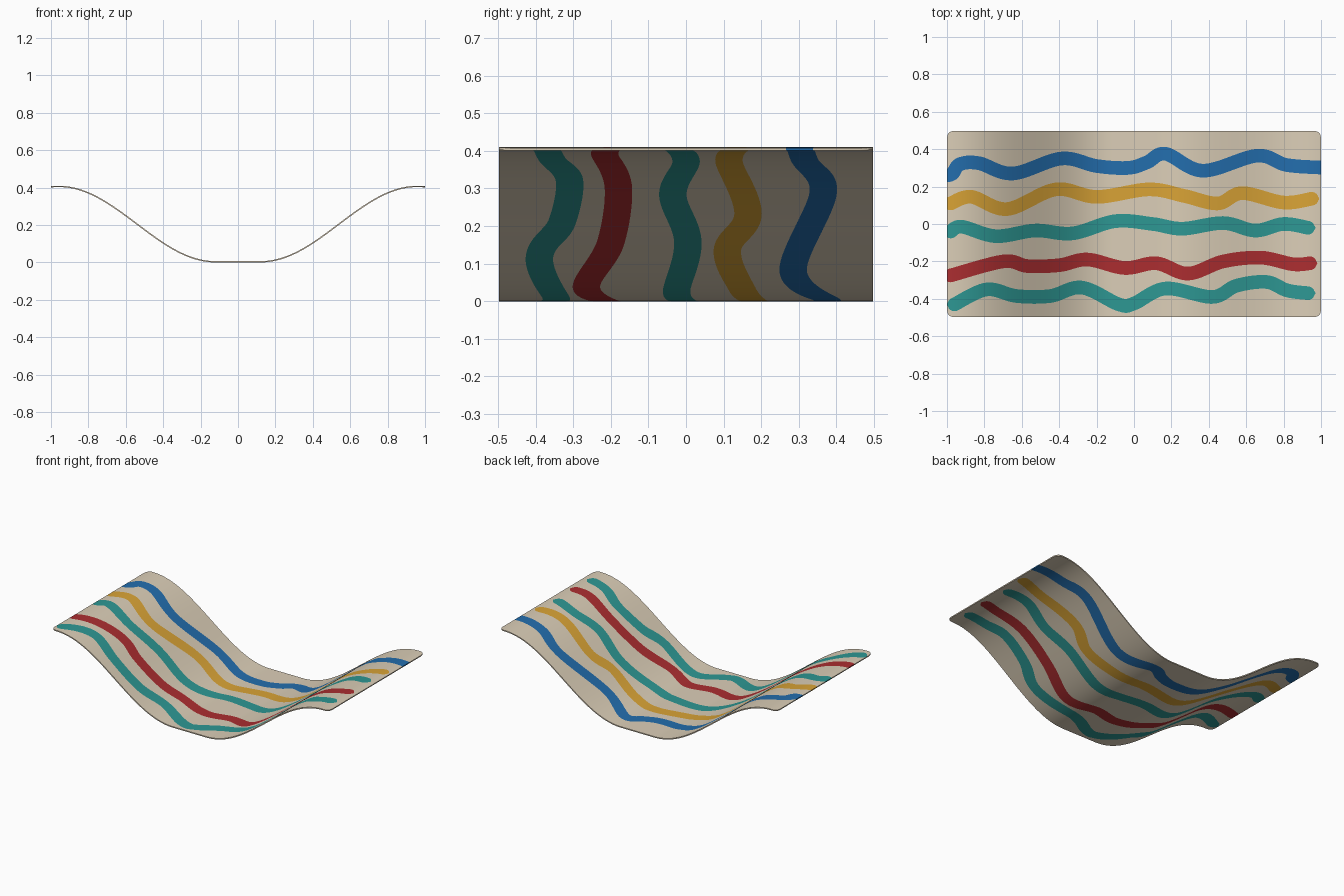
import bpy, bmesh
from math import sqrt, cos, pi
from mathutils import Vector

cube = bpy.data.objects.get("Cube")
if cube:
    bpy.data.objects.remove(cube, do_unlink=True)

COLUMNS = 400
HALF_WIDTH = 0.497
CORNER = 0.035
BRUSH = 0.0365
THICK = 0.007

COLOURS = {
    "cream": (0.716, 0.623, 0.479),
    "teal": (0.027, 0.314, 0.296),
    "red": (0.413, 0.027, 0.030),
    "yellow": (0.701, 0.371, 0.037),
    "blue": (0.017, 0.156, 0.423),
}
NAMES = list(COLOURS)

# Wavy painted stripes, front to back: colour and centre line (x, y)
STRIPES = [
    ("teal", [(-.96, -.43), (-.79, -.35), (-.63, -.385), (-.45, -.385), (-.28, -.34), (-.08, -.43),
              (.0, -.425), (.17, -.345), (.42, -.39), (.55, -.33), (.71, -.31), (.82, -.355), (.93, -.37)]),
    ("red", [(-.98, -.275), (-.7, -.2), (-.57, -.225), (-.4, -.22), (-.25, -.19), (-.05, -.235),
             (.12, -.21), (.29, -.265), (.48, -.2), (.68, -.18), (.85, -.215), (.94, -.21)]),
    ("teal", [(-.98, -.04), (-.92, -.015), (-.74, -.065), (-.53, -.035), (-.33, -.05), (-.1, .015),
              (.1, 0), (.26, -.025), (.48, .005), (.65, -.035), (.8, 0), (.93, -.02)]),
    ("yellow", [(-.98, .11), (-.87, .145), (-.68, .08), (-.42, .185), (-.2, .145), (.08, .185),
                (.27, .15), (.45, .11), (.58, .165), (.8, .115), (.95, .135)]),
    ("blue", [(-1, .26), (-.97, .27), (-.93, .32), (-.83, .325), (-.65, .27), (-.39, .35), (-.2, .31),
              (-.03, .3), (.07, .33), (.17, .375), (.37, .285), (.66, .365), (.82, .315), (1.04, .3)]),
]


def make_material(name, rgb):
    mat = bpy.data.materials.new(name)
    mat.use_nodes = True
    mat.diffuse_color = (*rgb, 1)
    mat.node_tree.nodes["Principled BSDF"].inputs["Base Color"].default_value = (*rgb, 1)
    return mat


def smooth_path(points, steps=30):
    """Smooth curve through the points."""
    p = [Vector(q) for q in points]
    p = [p[0]] + p + [p[-1]]
    path = []
    for a, b, c, d in zip(p, p[1:], p[2:], p[3:]):
        for i in range(steps + 1):
            t = i / steps
            path.append(b + (c - a) * t / 2 + (a * 2 - b * 5 + c * 4 - d) * t * t / 2
                        + (b * 3 - a - c * 3 + d) * t ** 3 / 2)
    return path


def stroke_edges(path, x):
    """Lower and upper edge of a round brush stroke at x, and whether it reaches x."""
    near = [(q.y, sqrt(BRUSH ** 2 - (q.x - x) ** 2)) for q in path if abs(q.x - x) < BRUSH]
    if near:
        return min(y - h for y, h in near), max(y + h for y, h in near), True
    y = path[0].y if x < path[0].x else path[-1].y
    return y - THICK / 4, y + THICK / 4, False


def height(x):
    """Flat middle with an eased rise to both ends."""
    u = max(0, abs(x) - 0.12) / 0.84
    return THICK / 2 + 0.2015 * (1 - cos(pi * u))


def edge_y(x):
    """Half width of the sheet, with rounded corners."""
    over = max(0, abs(x) - (1 - CORNER))
    return HALF_WIDTH - CORNER + sqrt(max(0, CORNER ** 2 - over ** 2))


# Sheet: columns of points that follow the edges of every stripe
paths = [smooth_path(points) for _, points in STRIPES]
bm = bmesh.new()
columns, painted = [], []
for i in range(COLUMNS + 1):
    x = 2 * i / COLUMNS - 1
    ys, flags = [-edge_y(x)], []
    for path in paths:
        low, high, inside = stroke_edges(path, x)
        ys += [low, high]
        flags.append(inside)
    ys.append(edge_y(x))
    columns.append([bm.verts.new((x, y, height(x))) for y in ys])
    painted.append(flags)

# Every second strip of faces is a stripe
for i in range(COLUMNS):
    left, right = columns[i], columns[i + 1]
    for j in range(len(left) - 1):
        face = bm.faces.new((left[j], right[j], right[j + 1], left[j + 1]))
        face.smooth = True
        k = j // 2
        if j % 2 and (painted[i][k] or painted[i + 1][k]):
            face.material_index = NAMES.index(STRIPES[k][0])

mesh = bpy.data.meshes.new("wavy_sheet")
bm.to_mesh(mesh)
bm.free()
for name in NAMES:
    mesh.materials.append(make_material(name, COLOURS[name]))
sheet = bpy.data.objects.new("wavy_sheet", mesh)
bpy.context.collection.objects.link(sheet)

# Thin body, painted alike on both sides
solid = sheet.modifiers.new("thickness", 'SOLIDIFY')
solid.thickness = THICK
solid.offset = 0
bpy.context.view_layer.objects.active = sheet
sheet.select_set(True)
bpy.ops.object.modifier_apply(modifier=solid.name)
bpy.ops.object.shade_smooth_by_angle()
